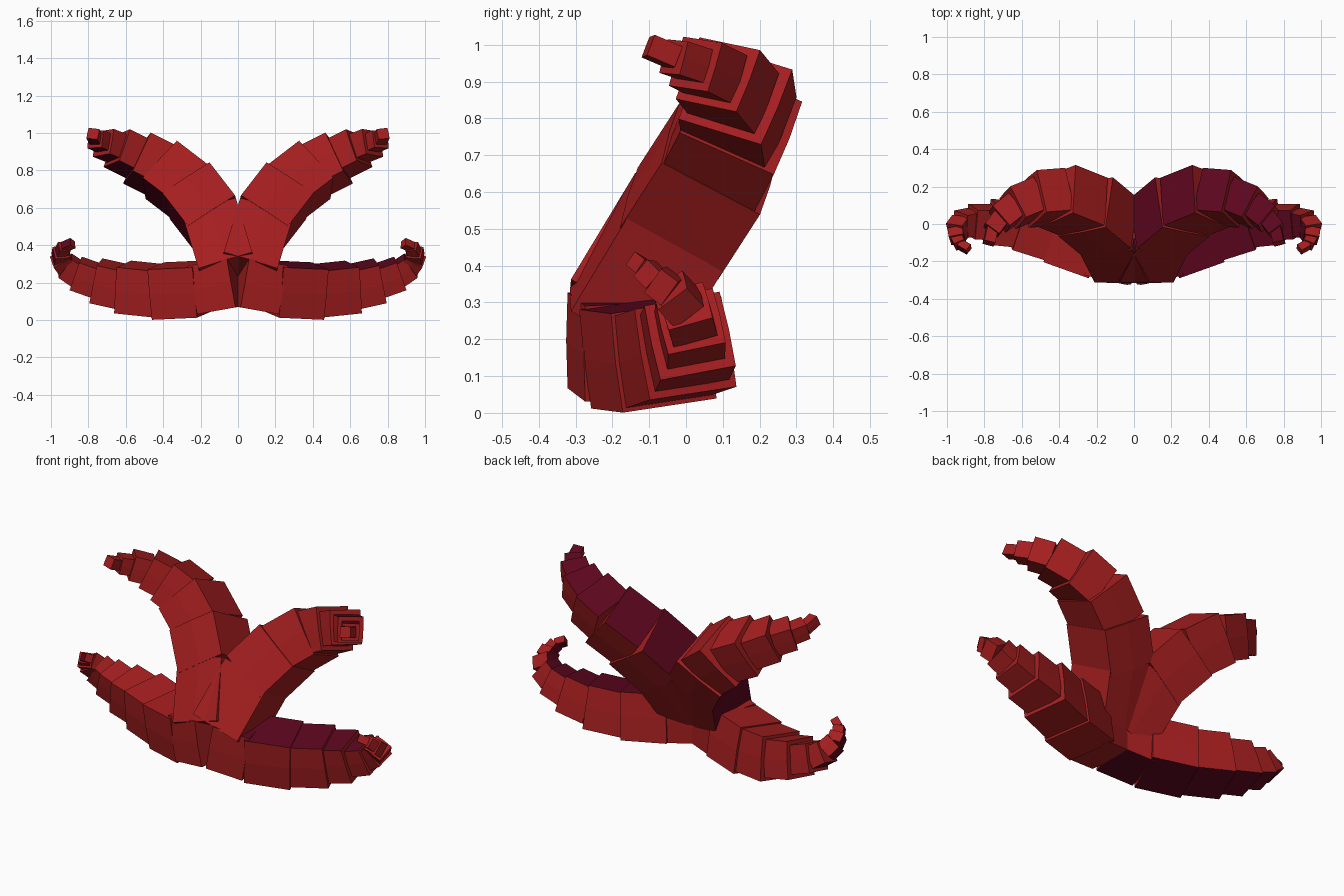
import bpy, bmesh
from mathutils import Vector

if "Cube" in bpy.data.objects:
    bpy.data.objects.remove(bpy.data.objects["Cube"])


def material(name, rgb):
    m = bpy.data.materials.new(name)
    m.diffuse_color = (*rgb, 1)
    m.use_nodes = True
    m.node_tree.nodes["Principled BSDF"].inputs["Base Color"].default_value = m.diffuse_color
    return m


RED = material("brick_red", (0.375, 0.013, 0.014))
PURPLE = material("dark_plum", (0.11, 0.002, 0.013))

# Centre lines of the right-hand arms, and the half width of each segment
UPPER_PATH = [(0.05, -0.175, 0.26), (0.13, -0.015, 0.525), (0.25, 0.085, 0.68),
              (0.40, 0.145, 0.795), (0.53, 0.135, 0.86), (0.64, 0.09, 0.915),
              (0.715, 0.03, 0.945), (0.76, -0.03, 0.965), (0.775, -0.10, 0.995)]
UPPER_HALF = [0.15, 0.152, 0.14, 0.12, 0.094, 0.07, 0.047, 0.03]

BASE_PATH = [(0.02, -0.19, 0.20), (0.20, -0.148, 0.168)]
BASE_HALF = [0.132]

LOWER_PATH = [(0.20, -0.142, 0.165), (0.415, -0.065, 0.155),
              (0.605, -0.005, 0.175), (0.75, 0.01, 0.207), (0.86, 0.012, 0.246),
              (0.92, 0.0, 0.287), (0.95, -0.04, 0.33), (0.945, -0.08, 0.36),
              (0.93, -0.11, 0.39), (0.885, -0.135, 0.41)]
LOWER_HALF = [0.136, 0.125, 0.105, 0.08, 0.062, 0.05, 0.04, 0.03, 0.022]


def arm(name, path, halves, front, side):
    """Chain of shrinking box segments, with a soft ridge on front and back."""
    pts = [Vector((x * side, y, z)) for x, y, z in path]
    f = Vector(front)
    bm = bmesh.new()
    for a, b, h in zip(pts, pts[1:], halves):
        t = (b - a).normalized()
        f = (f - t * f.dot(t)).normalized()
        u = f.cross(t) * side
        bulge = h * 1.03
        section = [(h, h), (bulge, 0), (h, -h), (-h, -h), (-bulge, 0), (-h, h)]
        rings = [[bm.verts.new(c + f * p + u * q) for p, q in section]
                 for c in (a - t * h * 0.1, b + t * h * 0.1)]
        # Plum covers the top of the right arms and the underside of the left
        plum_side = 5 if side > 0 else 2
        for i in range(6):
            j = (i + 1) % 6
            face = bm.faces.new((rings[0][i], rings[0][j], rings[1][j], rings[1][i]))
            face.material_index = 1 if i == plum_side else 0
        bm.faces.new(rings[0])
        bm.faces.new(rings[1])
    bmesh.ops.recalc_face_normals(bm, faces=bm.faces[:])
    me = bpy.data.meshes.new(name)
    bm.to_mesh(me)
    bm.free()
    me.materials.append(RED)
    me.materials.append(PURPLE)
    bpy.context.collection.objects.link(bpy.data.objects.new(name, me))


# Two raised arms and two low arms, the low ones with a separate base block
for label, side in (("right", 1), ("left", -1)):
    arm("upper_arm_" + label, UPPER_PATH, UPPER_HALF, (0, -1, 0), side)
    arm("lower_base_" + label, BASE_PATH, BASE_HALF, (0, -1, 0), side)
    arm("lower_arm_" + label, LOWER_PATH, LOWER_HALF, (0, -1, -0.12), side)
